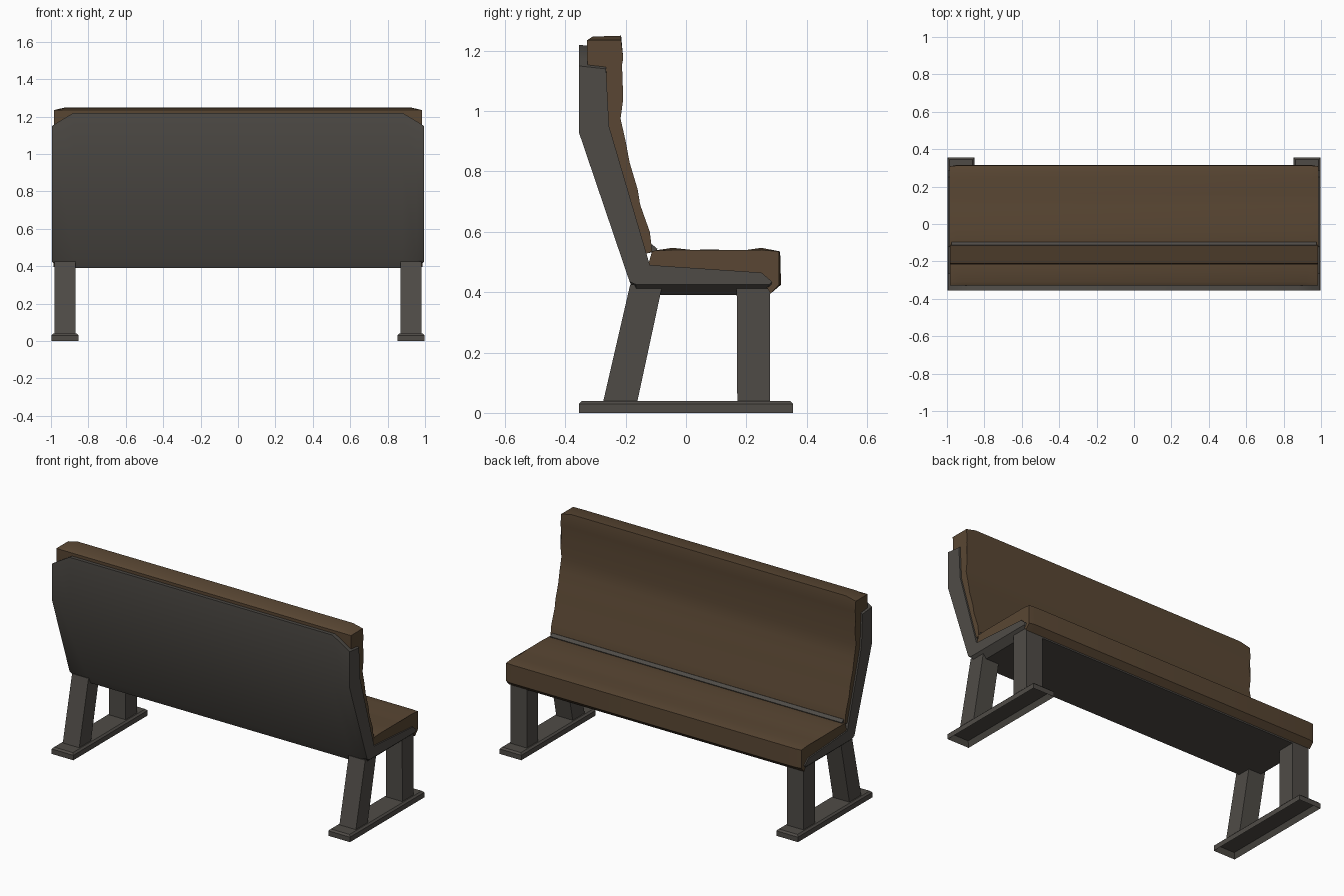
import bpy, bmesh, math

if "Cube" in bpy.data.objects:
    bpy.data.objects.remove(bpy.data.objects["Cube"])


def material(name, rgb):
    m = bpy.data.materials.new(name)
    m.diffuse_color = (*rgb, 1)
    m.use_nodes = True
    m.node_tree.nodes["Principled BSDF"].inputs["Base Color"].default_value = m.diffuse_color
    return m


GREY = material("warm dark grey", (0.078, 0.071, 0.062))
BROWN = material("brown leather", (0.100, 0.062, 0.033))


def finish(name, bm, mat, angle=35):
    bmesh.ops.recalc_face_normals(bm, faces=bm.faces)
    me = bpy.data.meshes.new(name)
    bm.to_mesh(me)
    bm.free()
    ob = bpy.data.objects.new(name, me)
    bpy.context.collection.objects.link(ob)
    me.materials.append(mat)
    bpy.ops.object.select_all(action='DESELECT')
    bpy.context.view_layer.objects.active = ob
    ob.select_set(True)
    bpy.ops.object.shade_smooth_by_angle(angle=math.radians(angle))
    return ob


def loft(name, stations, mat):
    """Join (x, yz profile) sections along x and cap both ends."""
    bm = bmesh.new()
    rings = [[bm.verts.new((x, y, z)) for y, z in prof] for x, prof in stations]
    for a, b in zip(rings, rings[1:]):
        n = len(a)
        for i in range(n):
            bm.faces.new((a[i], a[(i + 1) % n], b[(i + 1) % n], b[i]))
    caps = [bm.faces.new(rings[0]), bm.faces.new(rings[-1])]
    bmesh.ops.triangulate(bm, faces=caps)
    return finish(name, bm, mat)


def mirrored(half):
    return [(-x, p) for x, p in half] + [(x, p) for x, p in reversed(half)]


# shell: L-shaped section, cut corners on top and narrowed underside
def shell_section(top, bottom):
    return [(-0.355, top), (-0.355, 0.93), (-0.187, 0.435), (-0.165, bottom),
            (0.275, bottom), (0.285, 0.435), (0.25, 0.465), (-0.12, 0.49),
            (-0.255, 0.95), (-0.265, top - 0.01)]


loft("shell", mirrored([(0.995, shell_section(1.15, 0.425)),
                        (0.955, shell_section(1.175, 0.39)),
                        (0.88, shell_section(1.22, 0.39))]), GREY)

# backrest cushion with padded waves on its face
back = [(-0.20, 0.50), (-0.112, 0.535), (-0.12, 0.60), (-0.152, 0.69), (-0.16, 0.74),
        (-0.187, 0.83), (-0.20, 0.90), (-0.217, 0.975), (-0.208, 1.04), (-0.22, 1.11),
        (-0.208, 1.175), (-0.215, 1.25), (-0.31, 1.247), (-0.328, 1.235), (-0.325, 0.95)]
back_end = [(y, min(z, 1.235)) for y, z in back]
loft("back_cushion", mirrored([(0.985, back_end), (0.92, back)]), BROWN)

# seat cushion
seat = [(-0.14, 0.44), (-0.112, 0.537), (-0.045, 0.547), (0.02, 0.54), (0.10, 0.542),
        (0.16, 0.534), (0.25, 0.547), (0.312, 0.535), (0.315, 0.425), (0.28, 0.395),
        (0.26, 0.43)]
seat_end = [(min(y, 0.308), min(z, 0.54)) for y, z in seat]
loft("seat_cushion", mirrored([(0.987, seat_end), (0.95, seat)]), BROWN)

# grey seam between seat and backrest
seam = [(-0.122, 0.53), (-0.098, 0.535), (-0.095, 0.544), (-0.112, 0.558), (-0.122, 0.555)]
loft("seam", [(-0.975, seam), (0.975, seam)], GREY)

# legs and hollow-bottomed feet on each side
rear_leg = [(-0.275, 0.035), (-0.162, 0.035), (-0.078, 0.425), (-0.185, 0.425)]
front_leg = [(0.17, 0.035), (0.278, 0.035), (0.278, 0.425), (0.168, 0.425)]
for side, s in (("left", -1), ("right", 1)):
    loft("rear_leg_" + side, [(s * 0.87, rear_leg), (s * 0.98, rear_leg)], GREY)
    loft("front_leg_" + side, [(s * 0.87, front_leg), (s * 0.98, front_leg)], GREY)

    bm = bmesh.new()
    bmesh.ops.create_cube(bm, size=1)
    for v in bm.verts:
        top = v.co.z > 0
        v.co.x = s * 0.925 + v.co.x * 0.145
        v.co.y = v.co.y * 0.71
        v.co.z = 0.04 if top else 0
    bm.normal_update()
    upper = [e for e in bm.edges if all(v.co.z > 0.03 for v in e.verts)]
    bmesh.ops.bevel(bm, geom=upper, offset=0.01, segments=1, affect='EDGES')
    bm.normal_update()
    under = [f for f in bm.faces if f.normal.z < -0.9]
    bmesh.ops.inset_region(bm, faces=under, thickness=0.022)
    for v in under[0].verts:
        v.co.z = 0.03
    finish("foot_" + side, bm, GREY)
